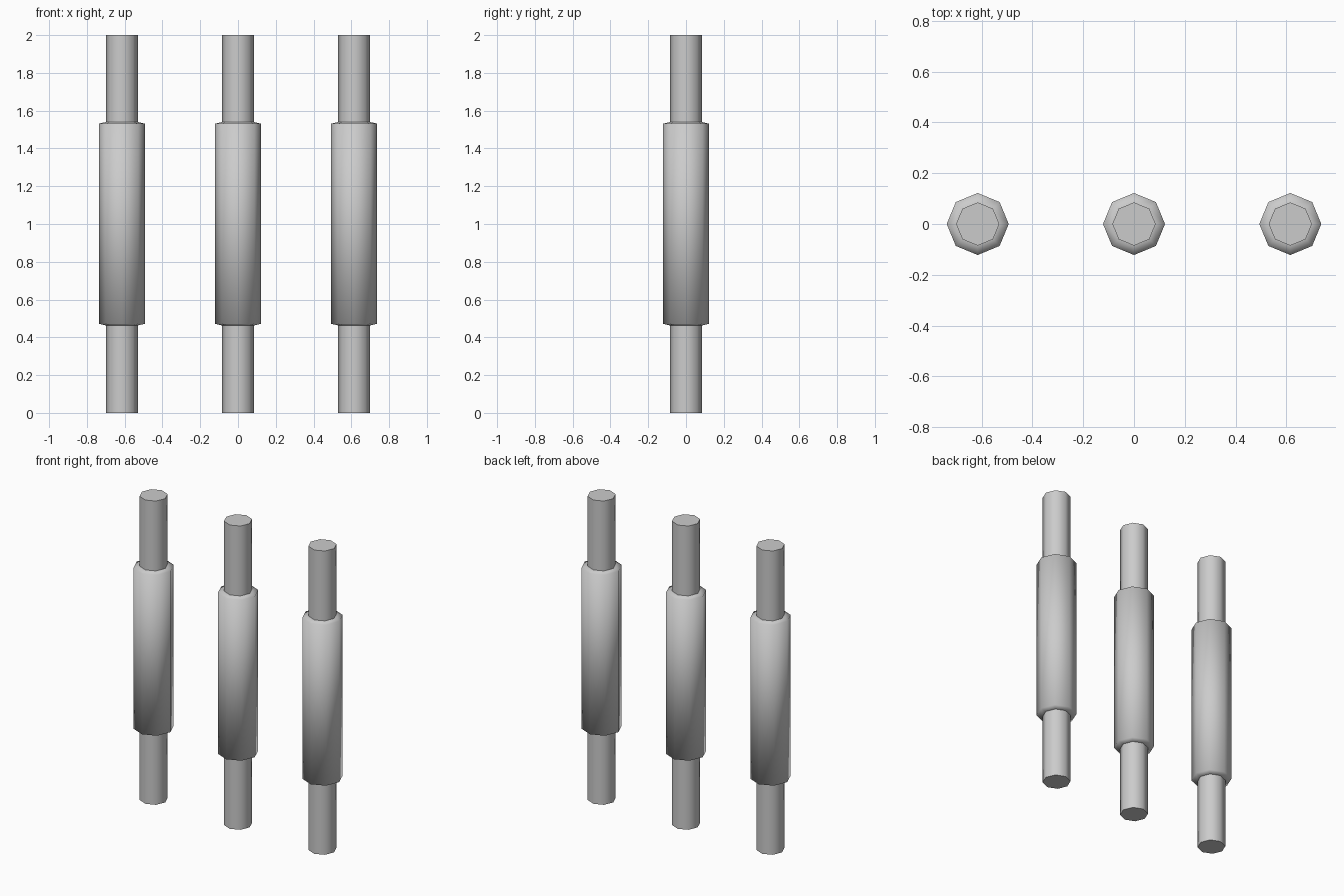
import bpy, bmesh
from math import cos, sin, tau

if "Cube" in bpy.data.objects:
    bpy.data.objects.remove(bpy.data.objects["Cube"])

SIDES = 8
SHAFT_R, SLEEVE_R = 0.085, 0.122
# (radius, z, crisp ring) from bottom to top
PROFILE = [
    (SHAFT_R, 0.0, True),
    (SHAFT_R, 0.463, True),
    (SLEEVE_R, 0.472, False),
    (SLEEVE_R, 1.531, False),
    (SHAFT_R, 1.54, True),
    (SHAFT_R, 2.0, True),
]


def make_post(name, x):
    """Eight-sided turned post with a thicker chamfered sleeve."""
    bm = bmesh.new()
    rings = [[bm.verts.new((r * cos(tau * i / SIDES), r * sin(tau * i / SIDES), z))
              for i in range(SIDES)] for r, z, _ in PROFILE]
    # sides, smooth shaded
    for low, high in zip(rings, rings[1:]):
        for i in range(SIDES):
            j = (i + 1) % SIDES
            bm.faces.new((low[i], low[j], high[j], high[i])).smooth = True
    # flat end caps
    bm.faces.new(rings[0][::-1])
    bm.faces.new(rings[-1])
    # crisp edges at the caps and where the sleeve meets the shaft
    for ring, (_, _, crisp) in zip(rings, PROFILE):
        for i in range(SIDES):
            bm.edges.get((ring[i], ring[(i + 1) % SIDES])).smooth = not crisp
    mesh = bpy.data.meshes.new(name)
    bm.to_mesh(mesh)
    bm.free()
    obj = bpy.data.objects.new(name, mesh)
    obj.location.x = x
    bpy.context.collection.objects.link(obj)


# row of three posts
for name, x in (("left_post", -0.615), ("middle_post", 0.0), ("right_post", 0.615)):
    make_post(name, x)
